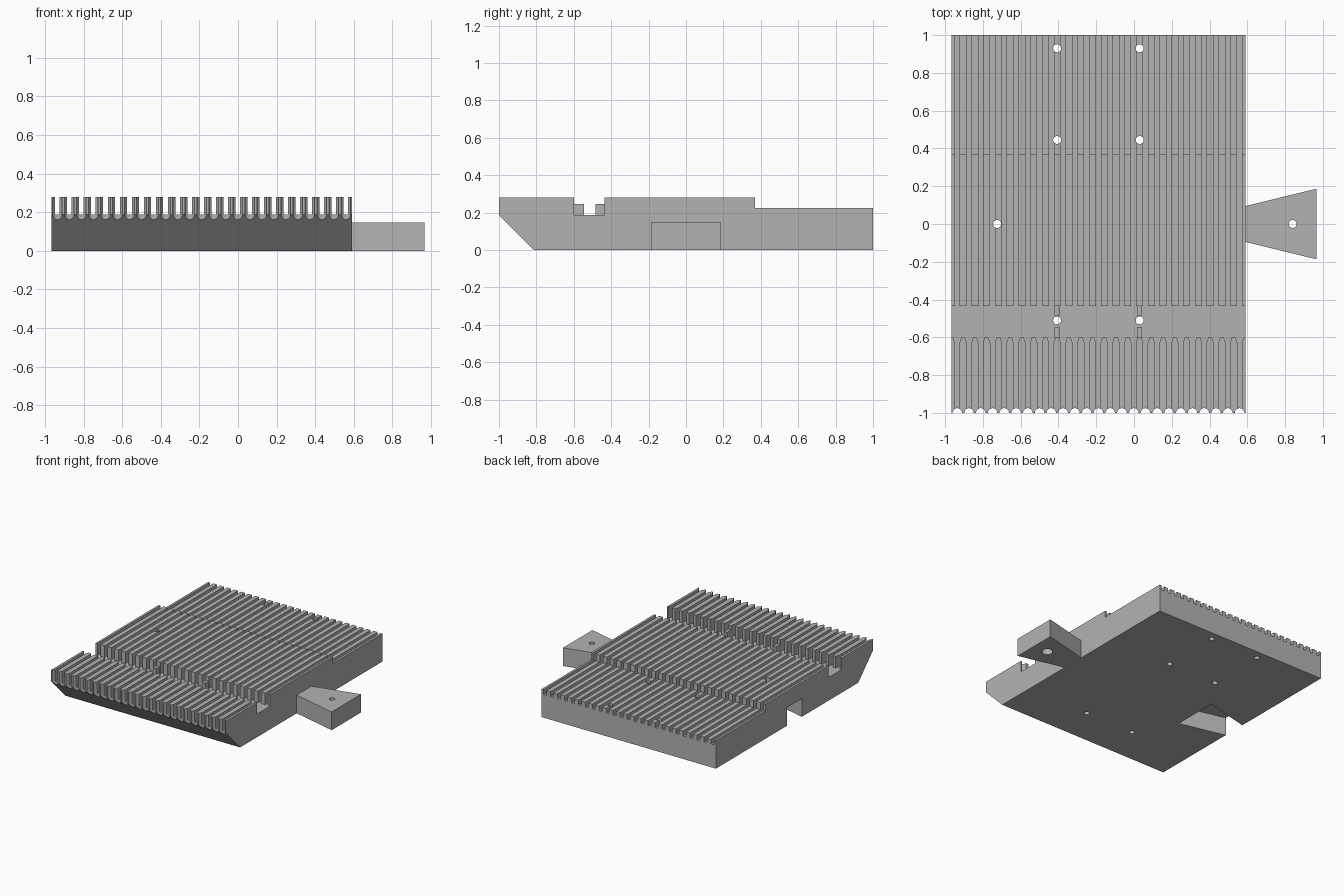
import bpy, bmesh
from mathutils import Vector, Matrix

cube = bpy.data.objects.get("Cube")
if cube:
    bpy.data.objects.remove(cube, do_unlink=True)

grey = bpy.data.materials.new("plain grey")
grey.use_nodes = True
grey.diffuse_color = (0.45, 0.45, 0.45, 1)
grey.node_tree.nodes["Principled BSDF"].inputs["Base Color"].default_value = grey.diffuse_color

LEFT, RIGHT, TIP = -0.967, 0.59, 0.967
FLOOR, TOP = 0.187, 0.28
COUNT = 25
PITCH = (RIGHT - LEFT) / COUNT


def prism(bm, outline, shift):
    """Extrude a flat outline along the shift vector."""
    face = bm.faces.new([bm.verts.new(p) for p in outline])
    ext = bmesh.ops.extrude_face_region(bm, geom=[face])
    verts = [v for v in ext["geom"] if isinstance(v, bmesh.types.BMVert)]
    bmesh.ops.translate(bm, verts=verts, vec=Vector(shift))


def drill(bm, x, y, radius, low, high):
    bmesh.ops.create_cone(bm, cap_ends=True, segments=24, radius1=radius, radius2=radius,
                          depth=high - low,
                          matrix=Matrix.Translation((x, y, (low + high) / 2)))


def finish(bm, name):
    bmesh.ops.recalc_face_normals(bm, faces=bm.faces)
    mesh = bpy.data.meshes.new(name)
    bm.to_mesh(mesh)
    bm.free()
    mesh.materials.append(grey)
    obj = bpy.data.objects.new(name, mesh)
    bpy.context.collection.objects.link(obj)
    return obj


def cut(target, bm):
    """Subtract the cutter mesh and throw it away."""
    cutter = finish(bm, "cutter")
    cutter.hide_render = True
    mod = target.modifiers.new("cut", "BOOLEAN")
    mod.operation, mod.solver, mod.object = "DIFFERENCE", "EXACT", cutter
    bpy.context.view_layer.objects.active = target
    bpy.ops.object.modifier_apply(modifier=mod.name)
    bpy.data.objects.remove(cutter, do_unlink=True)


def wedge(x_narrow, x_wide):
    """Plan of the dovetail."""
    return [(x_narrow, -0.095, 0), (x_wide, -0.187, 0), (x_wide, 0.187, 0), (x_narrow, 0.095, 0)]


# Plate: side profile with the sloped front, cross channel and lower rear deck
side = [(-0.815, 0), (1, 0), (1, 0.225), (0.37, 0.225), (0.37, TOP), (-0.435, TOP),
        (-0.435, FLOOR), (-0.6, FLOOR), (-0.6, TOP), (-1, TOP), (-1, FLOOR)]
bm = bmesh.new()
prism(bm, [(LEFT, y, z) for y, z in side], (RIGHT - LEFT, 0, 0))
plate = finish(bm, "grooved_plate")

# Grooves, widened where they meet the channel
grooves = bmesh.new()
scallops = bmesh.new()
for i in range(COUNT):
    x = LEFT + (i + 0.5) * PITCH
    for ends in ([(-1.1, 0.012), (-0.63, 0.012), (-0.605, 0.02), (-0.58, 0.02)],
                 [(-0.46, 0.018), (-0.445, 0.018), (-0.435, 0.013), (1.1, 0.013)]):
        plan = [(x - w, y, FLOOR) for y, w in ends] + [(x + w, y, FLOOR) for y, w in reversed(ends)]
        prism(grooves, plan, (0, 0, 0.2))
    drill(scallops, x, -1, 0.025, -0.1, 0.4)
cut(plate, grooves)
cut(plate, scallops)

# Dovetail socket and screw holes
socket = bmesh.new()
prism(socket, wedge(LEFT, LEFT + 0.377), (0, 0, 0.147))
bmesh.ops.translate(socket, verts=[v for v in socket.verts if v.co.z < 0.01], vec=(0, 0, -0.05))
cut(plate, socket)
holes = bmesh.new()
for x in (-0.407, 0.03):
    for y in (-0.51, 0.445, 0.93):
        drill(holes, x, y, 0.021, -0.1, 0.4)
drill(holes, -0.725, 0, 0.021, -0.1, 0.4)
cut(plate, holes)

# Dovetail tongue with a counterbored hole
bm = bmesh.new()
prism(bm, wedge(RIGHT, TIP), (0, 0, 0.147))
tongue = finish(bm, "dovetail_tongue")
for radius, high in ((0.021, 0.3), (0.042, 0.07)):
    bore = bmesh.new()
    drill(bore, 0.84, 0, radius, -0.1, high)
    cut(tongue, bore)

# Short ribs crossing the channel beside its holes
bm = bmesh.new()
for x in (-0.407, 0.03):
    for y0, y1 in ((-0.605, -0.545), (-0.485, -0.43)):
        prism(bm, [(x - 0.013, y0, 0.18), (x + 0.013, y0, 0.18),
                   (x + 0.013, y1, 0.18), (x - 0.013, y1, 0.18)], (0, 0, 0.065))
finish(bm, "channel_ribs")

# Smooth the round walls, keep edges sharp
for obj in (plate, tongue):
    bpy.ops.object.select_all(action="DESELECT")
    obj.select_set(True)
    bpy.context.view_layer.objects.active = obj
    bpy.ops.object.shade_smooth_by_angle()
